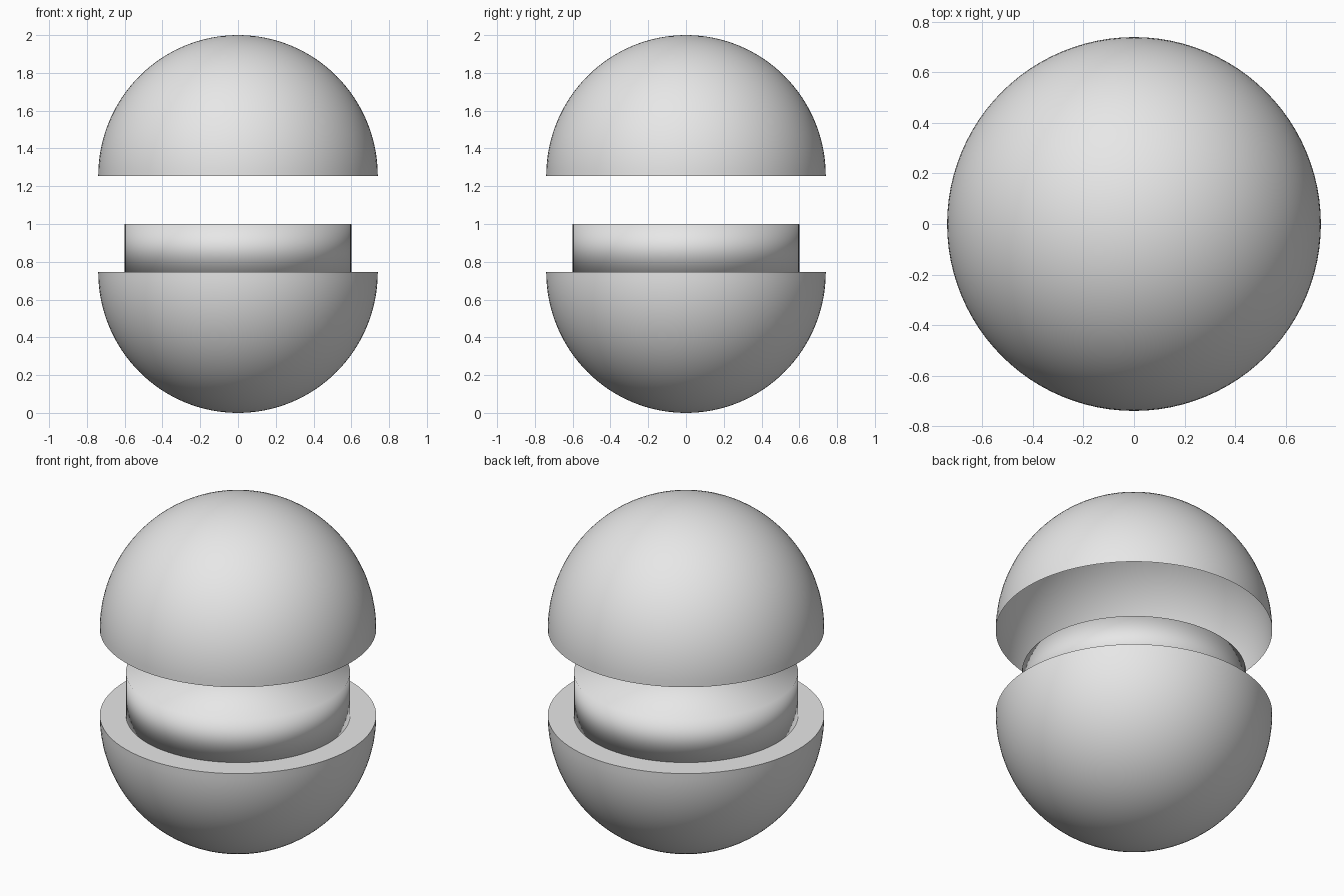
import bpy, bmesh
from math import sin, cos, pi, radians

SEGMENTS = 96
RADIUS = 0.74
DOME_HEIGHT = 0.745
PLUG_RADIUS = 0.6

old = bpy.data.objects.get("Cube")
if old:
    bpy.data.objects.remove(old, do_unlink=True)

grey = bpy.data.materials.new("plain grey")
grey.use_nodes = True
grey.diffuse_color = (0.8, 0.8, 0.8, 1)
grey.node_tree.nodes["Principled BSDF"].inputs["Base Color"].default_value = (0.8, 0.8, 0.8, 1)


def lathe(name, profile, cap_ends=False, sharp_angle=None):
    """Spin (radius, z) points, listed bottom to top on the outside, about z."""
    bm = bmesh.new()
    verts = [bm.verts.new((r, 0, z)) for r, z in profile]
    edges = [bm.edges.new(pair) for pair in zip(verts, verts[1:])]
    bmesh.ops.spin(bm, geom=verts + edges, cent=(0, 0, 0), axis=(0, 0, 1),
                   angle=2 * pi, steps=SEGMENTS, use_duplicate=False)
    bmesh.ops.remove_doubles(bm, verts=bm.verts, dist=0.0001)
    if cap_ends:
        bmesh.ops.holes_fill(bm, edges=[e for e in bm.edges if e.is_boundary], sides=0)
    bmesh.ops.recalc_face_normals(bm, faces=bm.faces)
    # Keep the outside of open shells facing outward
    bm.normal_update()
    if sum(f.normal.x * f.calc_center_median().x for f in bm.faces) < 0:
        bmesh.ops.reverse_faces(bm, faces=bm.faces)
    mesh = bpy.data.meshes.new(name)
    bm.to_mesh(mesh)
    bm.free()
    mesh.materials.append(grey)
    obj = bpy.data.objects.new(name, mesh)
    bpy.context.collection.objects.link(obj)
    bpy.ops.object.select_all(action='DESELECT')
    obj.select_set(True)
    bpy.context.view_layer.objects.active = obj
    if sharp_angle is None:
        bpy.ops.object.shade_smooth()
    else:
        bpy.ops.object.shade_smooth_by_angle(angle=sharp_angle)
    return obj


def quarter(base, direction, steps=32):
    """Arc from the pole to the rim of a half sphere."""
    angles = [pi / 2 * i / steps for i in range(steps + 1)]
    return [(RADIUS * sin(a), base + direction * DOME_HEIGHT * cos(a)) for a in angles]


# Lower bowl with a flat ledge turned inward at its rim
rim = DOME_HEIGHT
lathe("lower_bowl", quarter(rim, -1) + [(PLUG_RADIUS, rim)], sharp_angle=radians(40))

# Closed plug standing on the ledge, softly shaded over its edges
lathe("inner_plug", [(PLUG_RADIUS, rim), (PLUG_RADIUS, 1.0)], cap_ends=True)

# Lifted lid: an open, thin half sphere
lathe("upper_lid", quarter(2 - DOME_HEIGHT, 1)[::-1], sharp_angle=radians(40))
